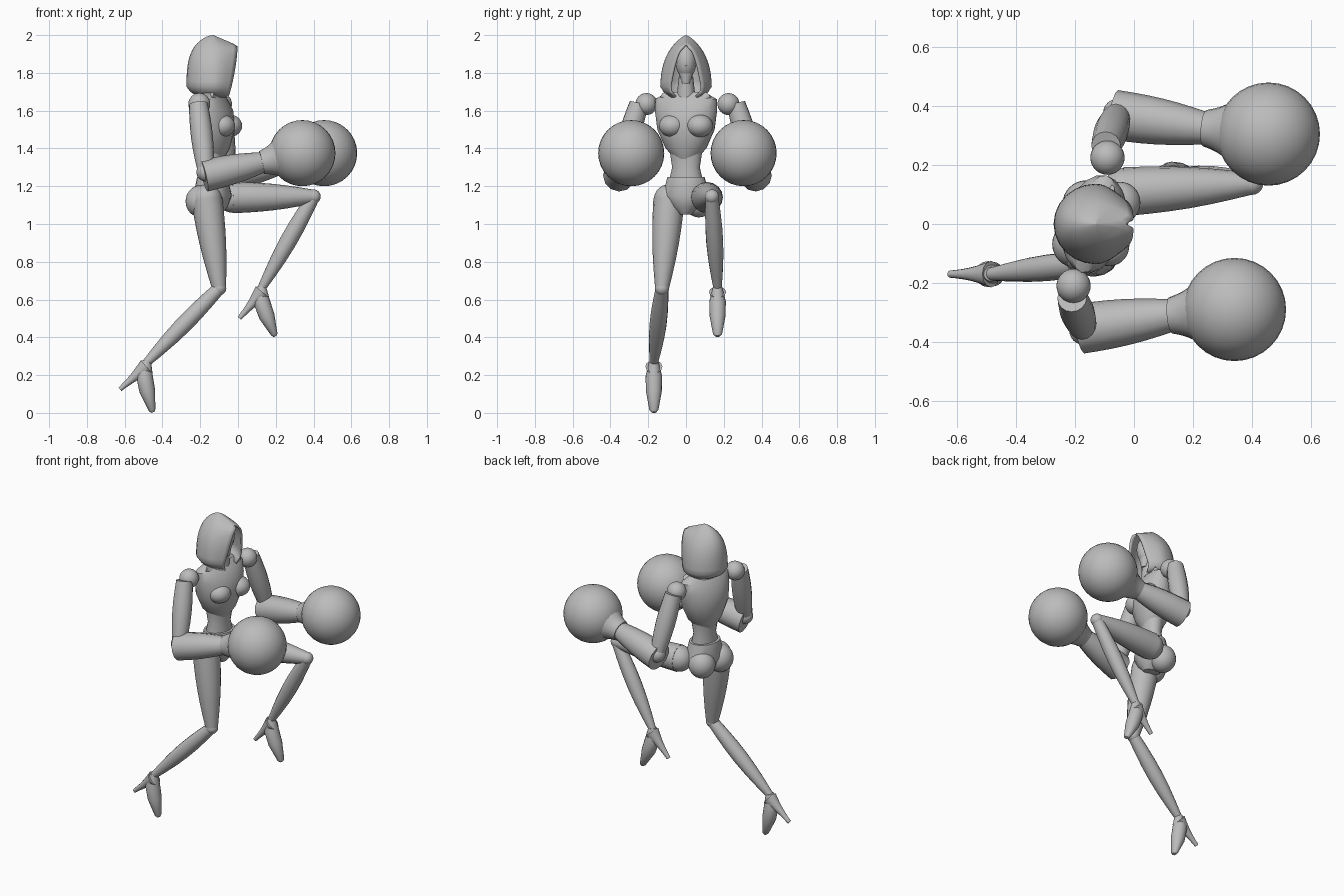
import bpy, bmesh, math
from mathutils import Vector, Matrix

if "Cube" in bpy.data.objects:
    bpy.data.objects.remove(bpy.data.objects["Cube"])

grey = bpy.data.materials.new("plain_grey")
grey.use_nodes = True
grey.diffuse_color = (.5, .5, .5, 1)
grey.node_tree.nodes["Principled BSDF"].inputs["Base Color"].default_value = grey.diffuse_color


def finish(name, bm, angle=35):
    """Turn a bmesh into a named, shaded object."""
    bmesh.ops.remove_doubles(bm, verts=bm.verts, dist=.0005)
    bmesh.ops.recalc_face_normals(bm, faces=bm.faces)
    mesh = bpy.data.meshes.new(name)
    bm.to_mesh(mesh)
    bm.free()
    mesh.materials.append(grey)
    part = bpy.data.objects.new(name, mesh)
    bpy.context.collection.objects.link(part)
    bpy.ops.object.select_all(action="DESELECT")
    part.select_set(True)
    bpy.context.view_layer.objects.active = part
    bpy.ops.object.shade_smooth_by_angle(angle=math.radians(angle))
    return part


def bridge(bm, rings, closed):
    """Join neighbouring rings of vertices with quads."""
    for low, high in zip(rings, rings[1:]):
        count = len(low)
        for k in range(count if closed else count - 1):
            nxt = (k + 1) % count
            bm.faces.new((low[k], low[nxt], high[nxt], high[k]))


def loft(name, sections, side=(0, 1, 0), level=False, sides=16):
    """Skin ellipses along a path; a section is (centre, half width, half depth)."""
    bm = bmesh.new()
    path = [Vector(section[0]) for section in sections]
    rings = []
    for i, (_, width, depth) in enumerate(sections):
        along = path[min(i + 1, len(path) - 1)] - path[max(i - 1, 0)]
        along = Vector((0, 0, 1)) if level else along.normalized()
        across = Vector(side)
        across = (across - along * across.dot(along)).normalized()
        out = along.cross(across)
        ring = []
        for k in range(sides):
            turn = math.tau * k / sides
            offset = across * width * math.cos(turn) + out * depth * math.sin(turn)
            ring.append(bm.verts.new(path[i] + offset))
        rings.append(ring)
    bridge(bm, rings, True)
    bm.faces.new(rings[0])
    bm.faces.new(rings[-1])
    return finish(name, bm)


def limb(name, start, end, first, last, swell=0, steps=6, **options):
    """Tapered tube between two points, swelling in the middle."""
    start, end = Vector(start), Vector(end)
    sections = []
    for i in range(steps + 1):
        t = i / steps
        radius = first + (last - first) * t + swell * math.sin(math.pi * t)
        sections.append((start.lerp(end, t), radius, radius))
    return loft(name, sections, **options)


def ball(name, centre, radii, segments=32):
    bm = bmesh.new()
    place = Matrix.Translation(centre) @ Matrix.Diagonal((*radii, 1))
    bmesh.ops.create_uvsphere(bm, u_segments=segments, v_segments=segments // 2,
                              radius=1, matrix=place)
    return finish(name, bm)


def joint(name, centre, radius):
    return ball(name, centre, (radius, radius, radius))


# Hood: stacked U-shaped rows that close over the brow and rise to a crest
def hood_row(t, steps=6):
    middle, peak = -.13, .83
    width = .137 * (1 - t ** 3) ** .8 * min(1, .6 + 3 * t)
    back = middle - .143 * (1 - t ** 4) ** .6 * min(1, .5 + 4 * t)
    front = -.05 * (1 - t) ** 2
    if t > peak:
        front = middle * (t - peak) / (1 - peak)
    gap = min(.095 * max(0, 1 - t / peak) ** .4, width * .7)
    half = []
    for k in range(steps):
        turn = math.pi / 2 * (1 - k / steps)
        reach = (front - middle) * (1 - k / steps)
        half.append((middle + reach, gap + (width - gap) * math.cos(turn)))
    for k in range(steps + 1):
        turn = math.pi / 2 * k / steps
        half.append((middle + (back - middle) * math.sin(turn), width * math.cos(turn)))
    return half + [(x, -y) for x, y in reversed(half[:-1])]


bm = bmesh.new()
rows = []
ROWS = 18
for i in range(ROWS + 1):
    t = math.sin(math.pi / 2 * i / ROWS)
    rows.append([bm.verts.new((x, y, 1.67 + .33 * t)) for x, y in hood_row(t)])
bridge(bm, rows, False)
shell = finish("hood", bm, 50).modifiers.new("thickness", "SOLIDIFY")
shell.thickness = .012
shell.offset = -1

# Head and neck
ball("head", (-.1, 0, 1.86), (.065, .055, .09))
limb("jaw", (-.1, 0, 1.84), (-.08, 0, 1.74), .054, .018, level=True)
limb("neck", (-.13, 0, 1.58), (-.11, 0, 1.78), .06, .038)

# Torso, turned so that the lead shoulder is forward
TURN = Vector((.25, .97, 0))


def body(name, sections):
    return loft(name, [((-.135, 0, z), w, d) for z, w, d in sections],
                side=TURN, level=True, sides=20)


def beside(x, z, distance):
    return Vector((x, 0, z)) + TURN * distance


body("ribcage", [(1.34, .05, .06), (1.4, .11, .09), (1.5, .155, .115), (1.6, .17, .105),
                 (1.66, .17, .07), (1.7, .1, .04)])
body("waist", [(1.15, .11, .08), (1.3, .075, .055), (1.4, .09, .07)])
body("pelvis", [(1.05, .03, .05), (1.09, .08, .08), (1.15, .125, .1), (1.25, .1, .08)])
for sign in (-1, 1):
    ball("bust", beside(-.065, 1.52, .075 * sign), (.068, .07, .06))
    ball("buttock", beside(-.18, 1.12, .07 * sign), (.08, .08, .085))
    limb("collar_plate", beside(-.05, 1.58, 0), beside(-.12, 1.68, .12 * sign),
         .015, .025, side=(1, 0, 0))
    limb("brow", (-.043, 0, 1.84), (-.07, .05 * sign, 1.86), .008, .005, side=(0, 0, 1))


# Arms: shoulder ball, upper arm, flared forearm, cuff and round glove
def arm(tag, shoulder, sign):
    def at(x, y, z):
        return Vector(shoulder) + Vector((x, y * sign, z))

    elbow, glove = at(.035, .15, -.36), at(.546, .08, -.26)
    cut, wrist = at(.025, .145, -.38), at(.33, .1, -.31)
    joint(tag + "_shoulder", shoulder, .058)
    limb(tag + "_upper_arm", at(-.005, .04, 0), elbow, .05, .042, .012)
    joint(tag + "_elbow", elbow, .05)
    limb(tag + "_forearm", cut, wrist, .085, .056, .008, sides=12)
    limb(tag + "_cuff", wrist, wrist.lerp(glove, .4), .062, .1, -.005)
    joint(tag + "_glove", glove, .175)


arm("lead", (-.09, .225, 1.635), 1)
arm("rear", (-.205, -.21, 1.635), -1)


# Legs: hip, thigh, knee, shin and a high-heeled foot hanging from the ankle
def leg(tag, hip, knee, ankle, tilt):
    joint(tag + "_hip", hip, .08)
    limb(tag + "_thigh", hip, knee, .083, .037, .01)
    joint(tag + "_knee", knee, .038)
    limb(tag + "_shin", knee, ankle, .034, .022, .017)
    swing = Matrix.Rotation(tilt, 3, "Y")

    def at(x, z):
        return Vector(ankle) + swing @ Vector((x, 0, z))

    loft(tag + "_foot", [(at(0, .01), .024, .025), (at(-.01, -.07), .044, .044),
                         (at(.005, -.15), .042, .042), (at(.03, -.25), .024, .018),
                         (at(.034, -.262), .012, .01)])
    limb(tag + "_heel", at(0, -.02), at(-.14, -.14), .045, .012, -.006, sides=12)


leg("rear", (-.165, -.09, 1.13), (-.1, -.127, .66), (-.485, -.17, .265), 0)
leg("lead", (-.03, .11, 1.14), (.4, .137, 1.145), (.125, .167, .66), -.15)
